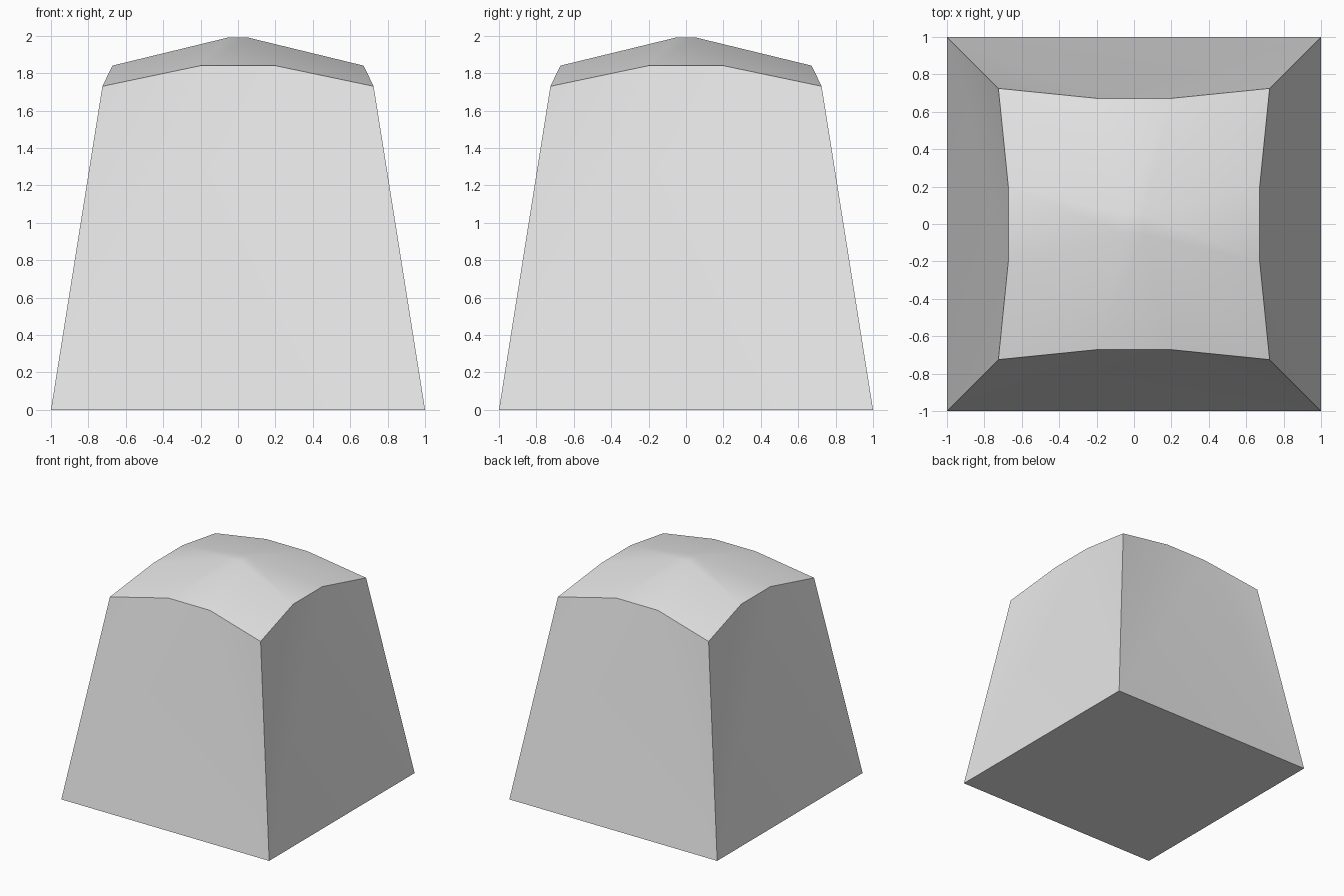
import bpy, bmesh, math
from mathutils import Matrix, Vector

cube = bpy.data.objects.get("Cube")
if cube:
    bpy.data.objects.remove(cube, do_unlink=True)

# Plain grey material
grey = bpy.data.materials.new("light_grey")
grey.use_nodes = True
colour = (0.8, 0.8, 0.8, 1)
grey.diffuse_color = colour
grey.node_tree.nodes["Principled BSDF"].inputs["Base Color"].default_value = colour

bm = bmesh.new()


def ring(x, y, z):
    """Four copies of a point, turned a quarter each around z."""
    return [bm.verts.new(Matrix.Rotation(i * math.pi / 2, 3, "Z") @ Vector((x, y, z)))
            for i in range(4)]


base = ring(-1, -1, 0)
corner = ring(-0.725, -0.725, 1.73)
edge_a = ring(-0.2, -0.672, 1.84)
edge_b = ring(0.2, -0.672, 1.84)
crown = ring(-0.055, -0.055, 1.99)

# Tapered walls and the four segments of the domed cap
for i in range(4):
    n, p = (i + 1) % 4, (i - 1) % 4
    bm.faces.new((base[i], edge_a[i], corner[i]))
    bm.faces.new((base[i], base[n], edge_b[i], edge_a[i]))
    bm.faces.new((base[n], corner[n], edge_b[i]))
    bm.faces.new((corner[i], edge_a[i], crown[i], edge_b[p]))
    bm.faces.new((edge_a[i], edge_b[i], crown[n], crown[i]))

# Flat crown and underside
bm.faces.new(crown)
bm.faces.new(base[::-1])
bmesh.ops.recalc_face_normals(bm, faces=bm.faces)

mesh = bpy.data.meshes.new("domed_block")
bm.to_mesh(mesh)
bm.free()
mesh.materials.append(grey)
block = bpy.data.objects.new("domed_block", mesh)
bpy.context.collection.objects.link(block)

# Smooth walls and cap with crisp borders
bpy.ops.object.select_all(action="DESELECT")
block.select_set(True)
bpy.context.view_layer.objects.active = block
bpy.ops.object.shade_smooth_by_angle(angle=math.radians(35))
